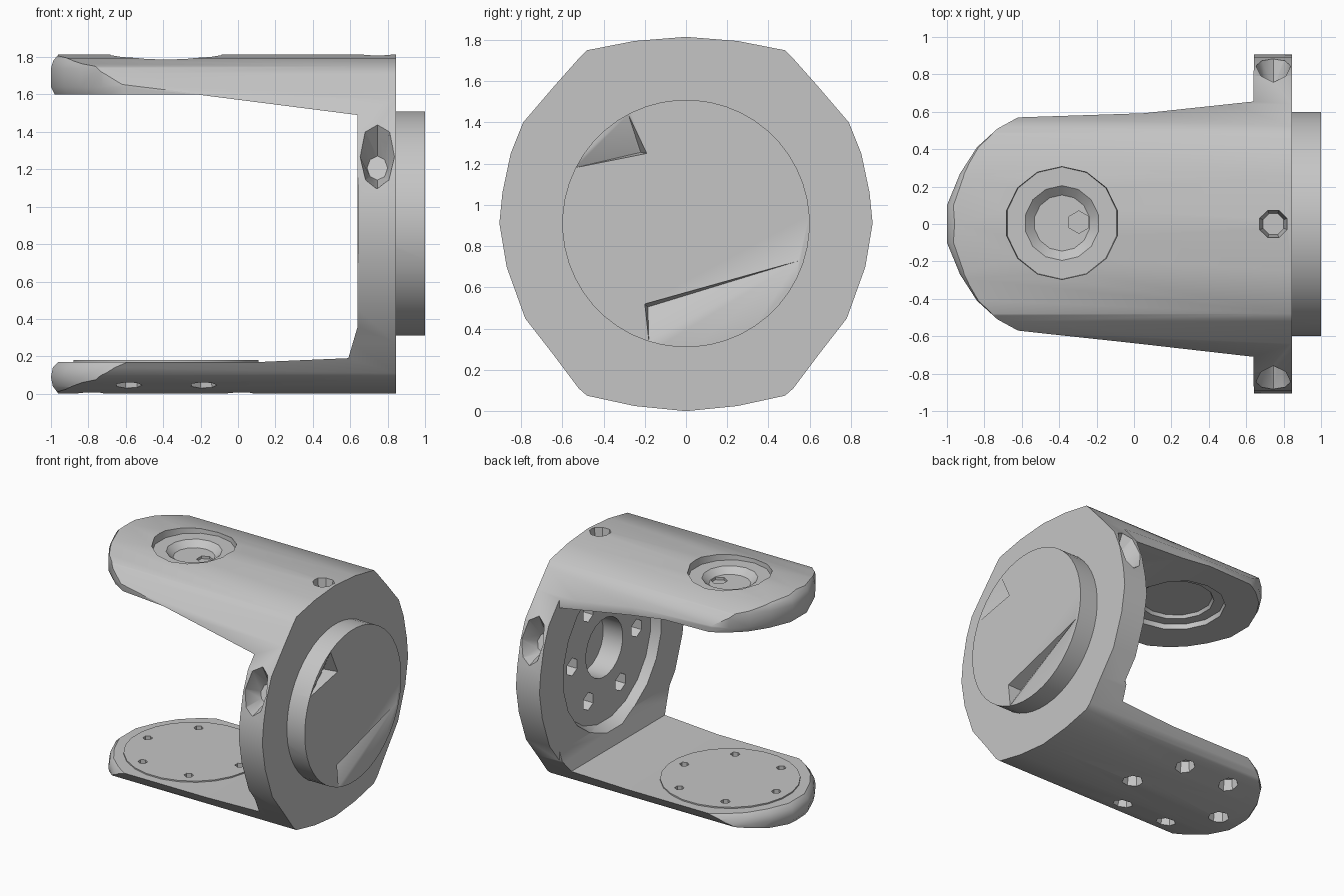
import bpy, bmesh, math
from mathutils import Vector

if "Cube" in bpy.data.objects:
    bpy.data.objects.remove(bpy.data.objects["Cube"])

grey = bpy.data.materials.new("plain grey")
grey.diffuse_color = (0.56, 0.56, 0.56, 1)
grey.use_nodes = True
grey.node_tree.nodes["Principled BSDF"].inputs["Base Color"].default_value = grey.diffuse_color


def loft(name, rings):
    """Closed solid through a list of equal-length point rings."""
    bm = bmesh.new()
    vs = [[bm.verts.new(p) for p in r] for r in rings]
    n = len(vs[0])
    for a, b in zip(vs, vs[1:]):
        for i in range(n):
            bm.faces.new((a[i], a[(i + 1) % n], b[(i + 1) % n], b[i]))
    bm.faces.new(vs[0][::-1])
    bm.faces.new(vs[-1])
    bmesh.ops.recalc_face_normals(bm, faces=bm.faces)
    me = bpy.data.meshes.new(name)
    bm.to_mesh(me)
    bm.free()
    ob = bpy.data.objects.new(name, me)
    bpy.context.collection.objects.link(ob)
    me.materials.append(grey)
    return ob


def rod(name, start, end, r1, r2=None, n=16):
    """Cylinder or cone between two points."""
    a, b = Vector(start), Vector(end)
    q = (b - a).to_track_quat('Z', 'Y')
    rings = []
    for c, r in ((a, r1), (b, r2 or r1)):
        rings.append([c + q @ Vector((r * math.cos(t), r * math.sin(t), 0))
                      for t in (2 * math.pi * (i + .5) / n for i in range(n))])
    return loft(name, rings)


def combine(target, other, op='DIFFERENCE'):
    m = target.modifiers.new(op, 'BOOLEAN')
    m.operation, m.solver, m.object = op, 'EXACT', other
    bpy.context.view_layer.objects.active = target
    bpy.ops.object.modifier_apply(modifier=m.name)
    bpy.data.objects.remove(other)


CZ = 0.91      # flange axis height
PX = -0.385    # pivot axis position on the arms

# Body: flange outline swept along x
half = [(0, 1.815), (.25, 1.795), (.48, 1.75), (.52, 1.71), (.64, 1.575), (.79, 1.4),
        (.85, 1.25), (.89, 1.06), (.905, .91), (.87, .7), (.78, .45), (.64, .27),
        (.52, .11), (.48, .075), (.25, .025), (0, 0)]
outline = half + [(-y, z) for y, z in half[-2:0:-1]]
body = loft("fork_bracket", [[(x, y, z) for y, z in outline] for x in (-1.1, .845)])

# Slot between the two arms
slot = [(-2, .17), (.12, .17), (.59, .19), (.64, .36), (.64, 1.49), (-.22, 1.6), (-2, 1.6)]
combine(body, loft("slot_cutter", [[(x, y, z) for x, z in slot] for y in (-2, 2)]))

# Plan shape of the arms: rounded tips with softened edges
end = [(-.62, .57), (-.73, .51), (-.84, .41), (-.93, .27), (-1, .1)]
tip = [(2, 2), (.642, 2), (.64, .655), (.05, .592)] + end
tip += [(x, -y) for x, y in end[::-1]] + [(.64, -.71), (.642, -2), (2, -2)]
levels = [(-.1, .05), (0, .04), (.04, .01), (.09, 0), (.14, .01), (.19, .06),
          (1.58, .03), (1.64, 0), (1.74, 0), (1.78, .012), (1.82, .045), (1.9, .06)]
combine(body, loft("tip_shape", [
    [(x + (d if x < -.3 else 0), y * (1 - d * .5 if x < -.65 else 1), z) for x, y in tip]
    for z, d in levels]), 'INTERSECT')

# Round boss on the outer face and pad on the lower arm
combine(body, rod("boss", (.8, 0, CZ), (1, 0, CZ), .6, n=48), 'UNION')
combine(body, rod("lower_pad", (PX, 0, .1), (PX, 0, .18), .5, n=24), 'UNION')

# Recess, centre bore and screw holes inside the flange
combine(body, rod("recess", (.6, 0, CZ), (.71, 0, CZ), .63, .58, n=20))
combine(body, rod("bore", (.65, 0, CZ), (.88, 0, CZ), .23, n=20))
for k in range(6):
    t = math.radians(60 * k)
    y, z = .4 * math.cos(t), CZ + .4 * math.sin(t)
    combine(body, rod("screw_hole", (.65, y, z), (.84, y, z), .07, n=6))

# Wedge-shaped dents in the boss face
for tri, apex in (([(-.54, 1.18), (-.28, 1.44), (-.19, 1.25)], (-.22, 1.255)),
                  ([(-.18, .34), (.55, .73), (-.2, .52)], (-.185, .505))):
    ring = [(1.001, y, z) for y, z in tri]
    deep = [(.9, apex[0] + (y - apex[0]) * .04, apex[1] + (z - apex[1]) * .04)
            for y, z in tri]
    combine(body, loft("dent", [ring, deep]))

# Radial hole on top of the flange rim, elongated ones on both sides
combine(body, rod("rim_hole", (.745, 0, 1.9), (.745, 0, 1.68), .092, .06, n=8))
for s in (1, -1):
    d, u = Vector((0, .92 * s, .39)), Vector((0, -.39 * s, .92))
    rings = []
    for depth, long, wide in ((.93, .21, .095), (.76, .07, .055)):
        c = Vector((.745, 0, CZ)) + d * depth
        rings.append([c + u * (long * math.cos(t)) + Vector((wide * math.sin(t), 0, 0))
                      for t in (math.pi * i / 4 for i in range(8))])
    combine(body, loft("side_rim_hole", rings))

# Stepped bearing pockets above and below the upper arm
for z0, z1, r1, r2 in ((1.9, 1.755, .31, .3), (1.8, 1.71, .25, .15),
                       (1.5, 1.64, .36, .35), (1.6, 1.665, .29, .26)):
    combine(body, rod("pocket", (PX, .005, z0), (PX, .005, z1), r1, r2, n=14))
combine(body, rod("pin_pit", (PX + .09, .01, 1.75), (PX + .09, .01, 1.69), .06, n=6))

# Counterbored screw holes through the lower arm
for k in range(6):
    t = math.radians(60 * k)
    x, y = PX + .4 * math.cos(t), .4 * math.sin(t)
    combine(body, rod("counterbore", (x, y, -.1), (x, y, .12), .085, .065, n=7))
    combine(body, rod("through_hole", (x, y, .05), (x, y, .3), .035, n=6))

body.data.materials.clear()
body.data.materials.append(grey)
body.select_set(True)
bpy.context.view_layer.objects.active = body
bpy.ops.object.shade_smooth_by_angle(angle=math.radians(42))
